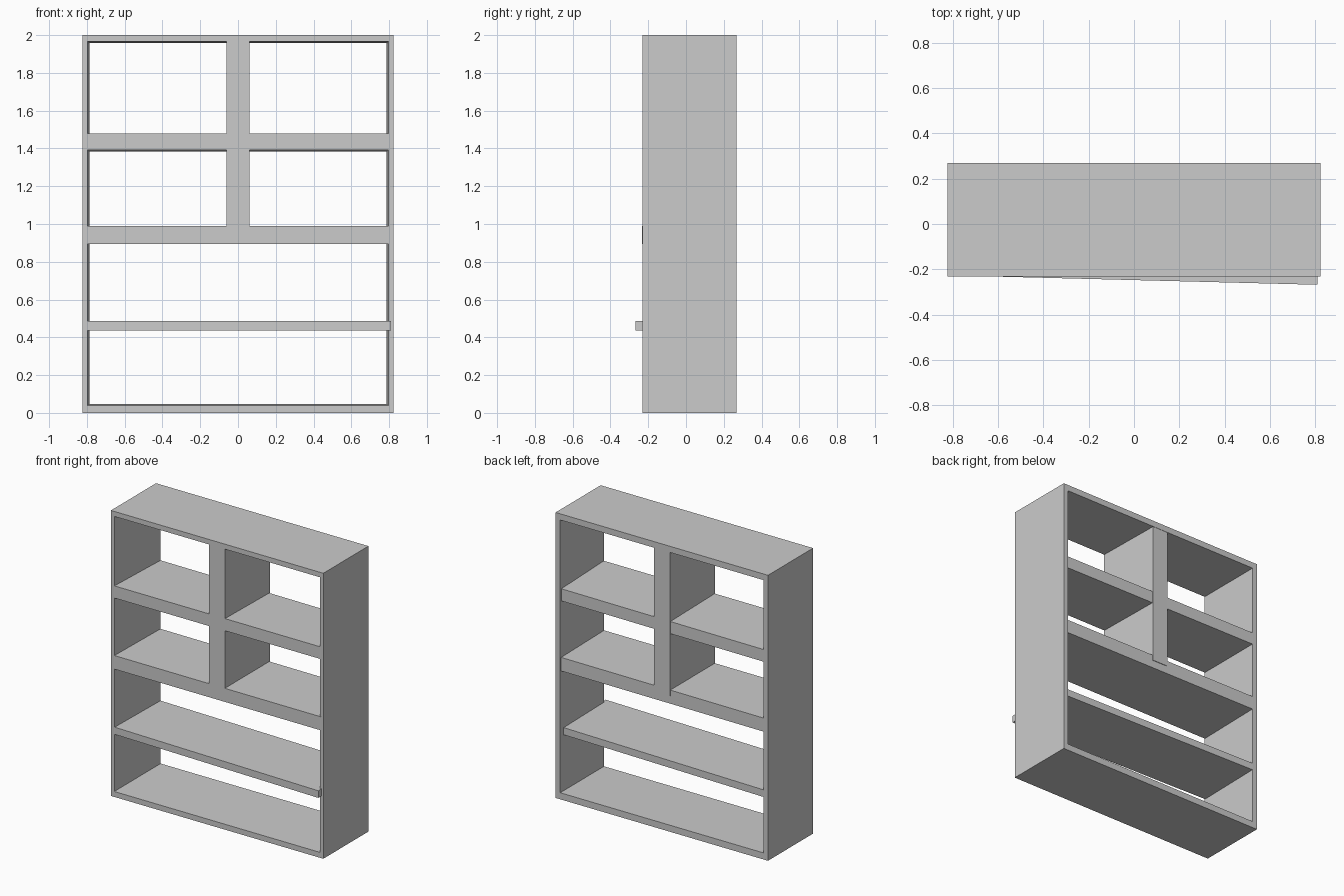
import bpy

if "Cube" in bpy.data.objects:
    bpy.data.objects.remove(bpy.data.objects["Cube"])

FRONT, BACK = -0.231, 0.268


def mesh_object(name, verts, faces):
    mesh = bpy.data.meshes.new(name)
    mesh.from_pydata(verts, [], faces)
    mesh.update()
    obj = bpy.data.objects.new(name, mesh)
    bpy.context.collection.objects.link(obj)
    return obj


def loop(hx, z0, z1, y):
    return [(-hx, y, z0), (hx, y, z0), (hx, y, z1), (-hx, y, z1)]


def board(name, x0, x1, z0, z1, front, back, drop=0.0):
    """Board with (left, right) front and back depths; the back edge may drop."""
    plan = [(x0, front[0], 0), (x1, front[1], 0),
            (x1, back[1], -drop), (x0, back[0], -drop)]
    verts = [(x, y, z + d) for z in (z0, z1) for x, y, d in plan]
    faces = [(3, 2, 1, 0), (4, 5, 6, 7)]
    faces += [(i, (i + 1) % 4, (i + 1) % 4 + 4, i + 4) for i in range(4)]
    return mesh_object(name, verts, faces)


# Outer frame: open front and back, opening narrows slightly to the back
verts = (loop(0.823, 0, 2, FRONT) + loop(0.797, 0.038, 1.965, FRONT)
         + loop(0.787, 0.046, 1.957, BACK) + loop(0.823, 0, 2, BACK))
faces = []
for ring in range(4):
    a, b = ring * 4, (ring + 1) % 4 * 4
    for i in range(4):
        j = (i + 1) % 4
        faces.append((a + i, a + j, b + j, b + i))
mesh_object("outer_frame", verts, faces)

# Shelves, the lowest one sitting askew and sticking out at the right
board("upper_shelf", -0.81, 0.81, 1.393, 1.478,
      (-0.23, -0.23), (0.267, 0.255), 0.008)
board("middle_shelf", -0.81, 0.81, 0.895, 0.99,
      (-0.23, -0.232), (0.267, 0.257))
board("lower_shelf", -0.80, 0.81, 0.437, 0.487,
      (-0.227, -0.268), (0.267, 0.228))

# Central upright between the middle shelf and the top
board("upper_divider", -0.062, 0.06, 0.95, 1.98,
      (-0.231, -0.231), (0.266, 0.266))
